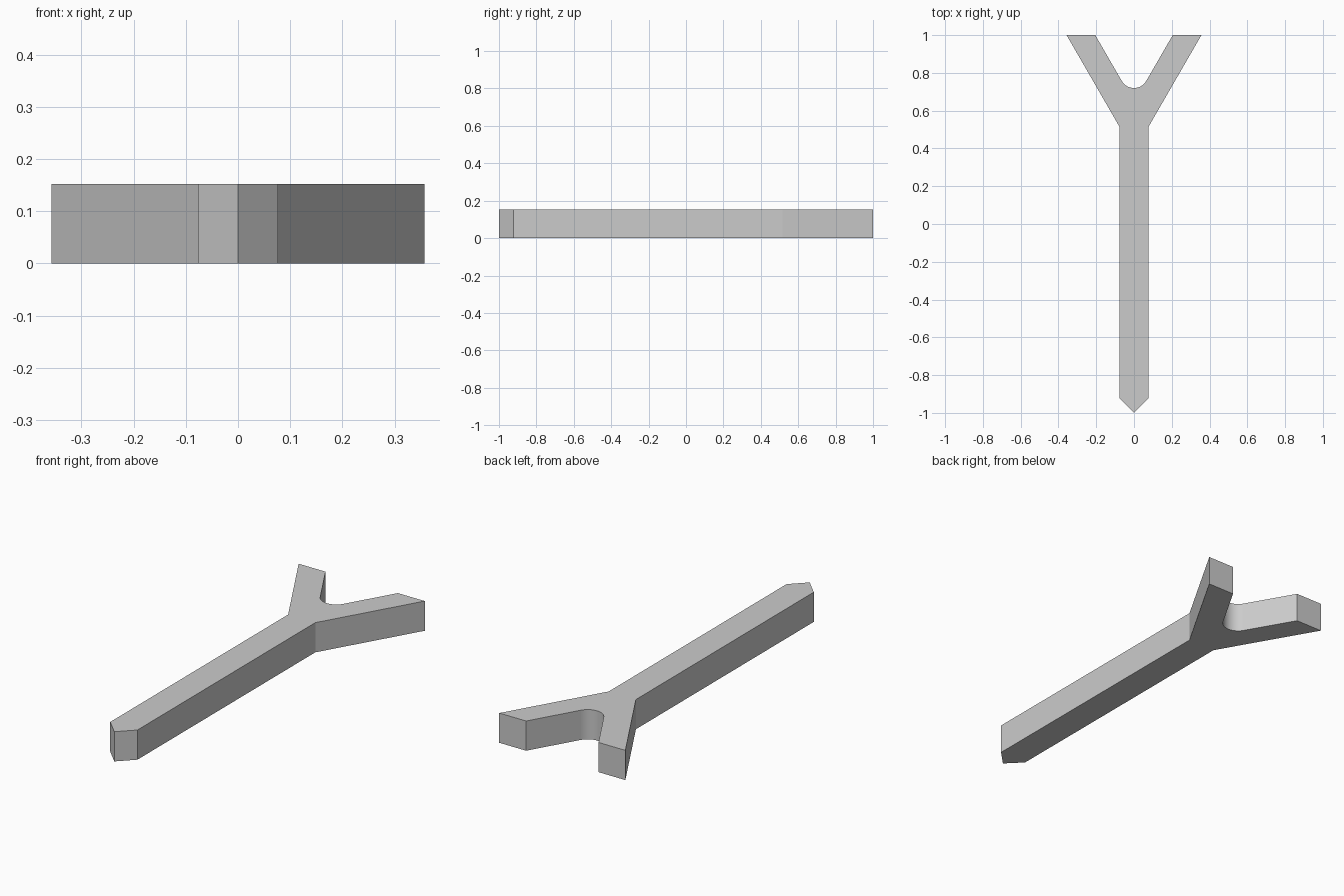
import bpy, bmesh
from math import sin, cos, radians
from mathutils import Vector

cube = bpy.data.objects.get("Cube")
if cube:
    bpy.data.objects.remove(cube, do_unlink=True)

THICKNESS = 0.152
HALF_WIDTH = 0.077
FILLET_RADIUS = 0.075
FILLET_Y = 0.795
FILLET_STEPS = 20

# Single plain grey
grey = bpy.data.materials.new("plain grey")
grey.use_nodes = True
colour = (0.6, 0.6, 0.6, 1)
grey.diffuse_color = colour
grey.node_tree.nodes["Principled BSDF"].inputs["Base Color"].default_value = colour

# Outline: pointed tip, shaft, left prong, rounded crotch, right prong
left_side = [(HALF_WIDTH, -1 + HALF_WIDTH), (HALF_WIDTH, 0.515), (0.357, 1), (0.205, 1)]
crotch = []
for i in range(FILLET_STEPS + 1):
    a = radians(-30 - 120 * i / FILLET_STEPS)
    crotch.append((FILLET_RADIUS * cos(a), FILLET_Y + FILLET_RADIUS * sin(a)))
right_side = [(-x, y) for x, y in reversed(left_side)]
outline = [(0, -1)] + left_side + crotch + right_side

# Extrude the outline into a solid
bm = bmesh.new()
base = bm.faces.new([bm.verts.new((x, y, 0)) for x, y in outline])
top = bmesh.ops.extrude_face_region(bm, geom=[base], use_keep_orig=True)
bmesh.ops.translate(bm, vec=(0, 0, THICKNESS),
                    verts=[v for v in top["geom"] if isinstance(v, bmesh.types.BMVert)])
bmesh.ops.recalc_face_normals(bm, faces=bm.faces)

# Smooth only the rounded crotch wall
centre = Vector((0, FILLET_Y))
for f in bm.faces:
    f.smooth = all((v.co.xy - centre).length < FILLET_RADIUS + 0.001 for v in f.verts)

mesh = bpy.data.meshes.new("forked_stick")
bm.to_mesh(mesh)
bm.free()
mesh.materials.append(grey)
stick = bpy.data.objects.new("forked_stick", mesh)
bpy.context.collection.objects.link(stick)
